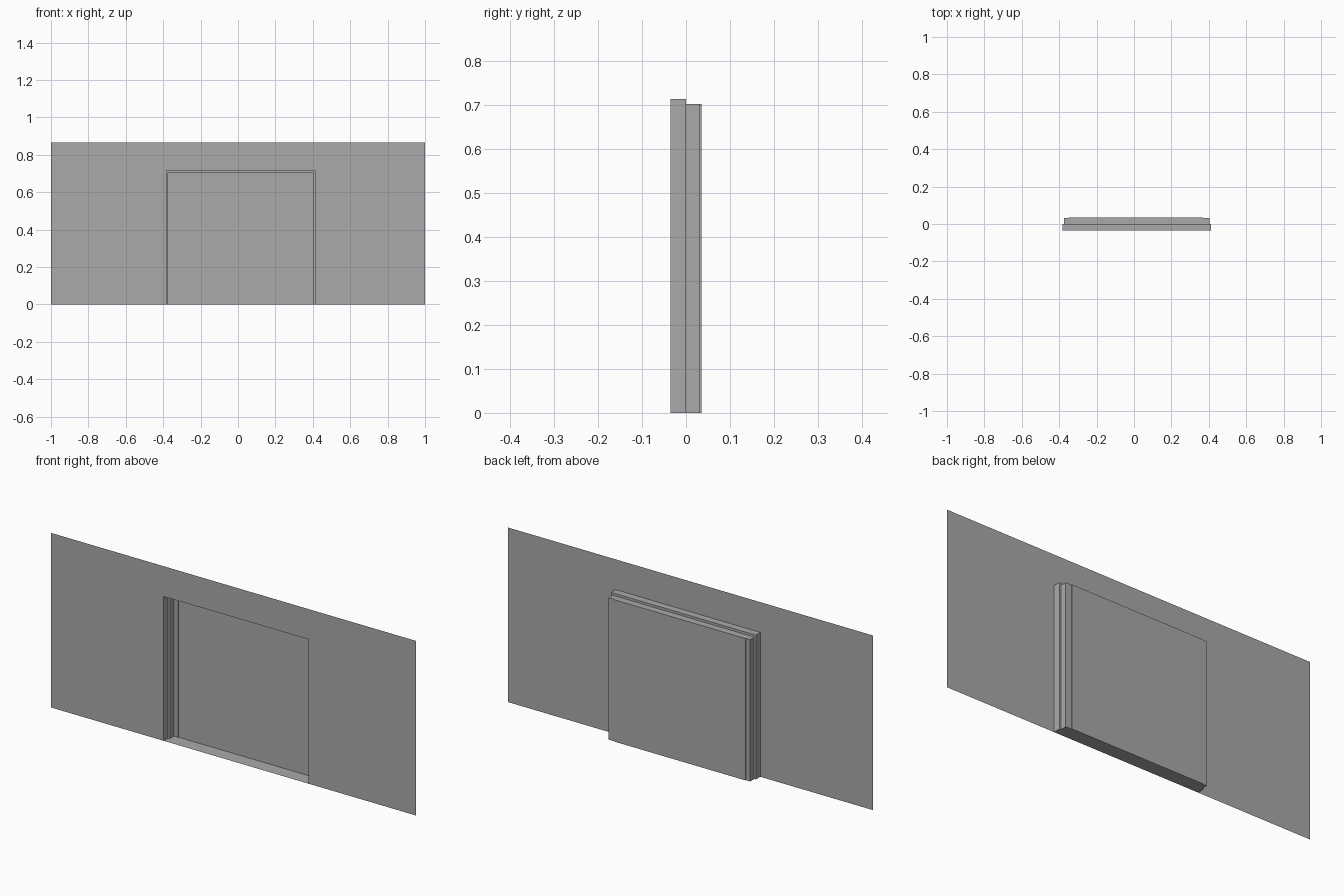
import bpy

cube = bpy.data.objects.get("Cube")
if cube:
    bpy.data.objects.remove(cube)

GREY = (0.40, 0.40, 0.40, 1.0)
plaster = bpy.data.materials.new("mid grey")
plaster.use_nodes = True
plaster.diffuse_color = GREY
plaster.node_tree.nodes["Principled BSDF"].inputs["Base Color"].default_value = GREY


def add_mesh(name, verts, faces):
    mesh = bpy.data.meshes.new(name)
    mesh.from_pydata(verts, [], faces)
    mesh.materials.append(plaster)
    mesh.update()
    obj = bpy.data.objects.new(name, mesh)
    bpy.context.collection.objects.link(obj)
    return obj


def arch(left, right, top, y):
    """Square arch outline, from the left foot round to the right foot."""
    return [(left, y, 0), (left, y, top), (right, y, top), (right, y, 0)]


def shell(name, front, back, closed=False):
    """Join two arch outlines; closed also adds the floor between the feet."""
    count = 4 if closed else 3
    faces = [(i, i + 4, (i + 1) % 4 + 4, (i + 1) % 4) for i in range(count)]
    return add_mesh(name, front + back, faces)


# Outlines of the stepped recess, from the wall face to the back
FRONT, MIDDLE, BACK = -0.035, 0.0, 0.035
REBATE = 0.032
outer = (-0.383, 0.411, 0.715)
inner = (-0.374, 0.403, 0.703)
panel = (-0.35, 0.37, 0.703)

# Thin wall with a doorway cut up from the floor
outline = arch(*outer, FRONT) + [(1, FRONT, 0), (1, FRONT, 0.865),
                                 (-1, FRONT, 0.865), (-1, FRONT, 0)]
add_mesh("wall", outline, [tuple(range(len(outline)))])

# Two stepped frame sections and the ledge between them
shell("outer_jamb", arch(*outer, FRONT), arch(*outer, MIDDLE), closed=True)
shell("frame_step", arch(*outer, MIDDLE), arch(*inner, MIDDLE))
shell("inner_jamb", arch(*inner, MIDDLE), arch(*inner, REBATE), closed=True)

# Side strips and the slightly deeper door panel
shell("side_strips", arch(*inner, REBATE), arch(*panel, REBATE))
shell("panel_edge", arch(*panel, REBATE), arch(*panel, BACK), closed=True)
add_mesh("door_panel", arch(*panel, BACK), [(0, 1, 2, 3)])
